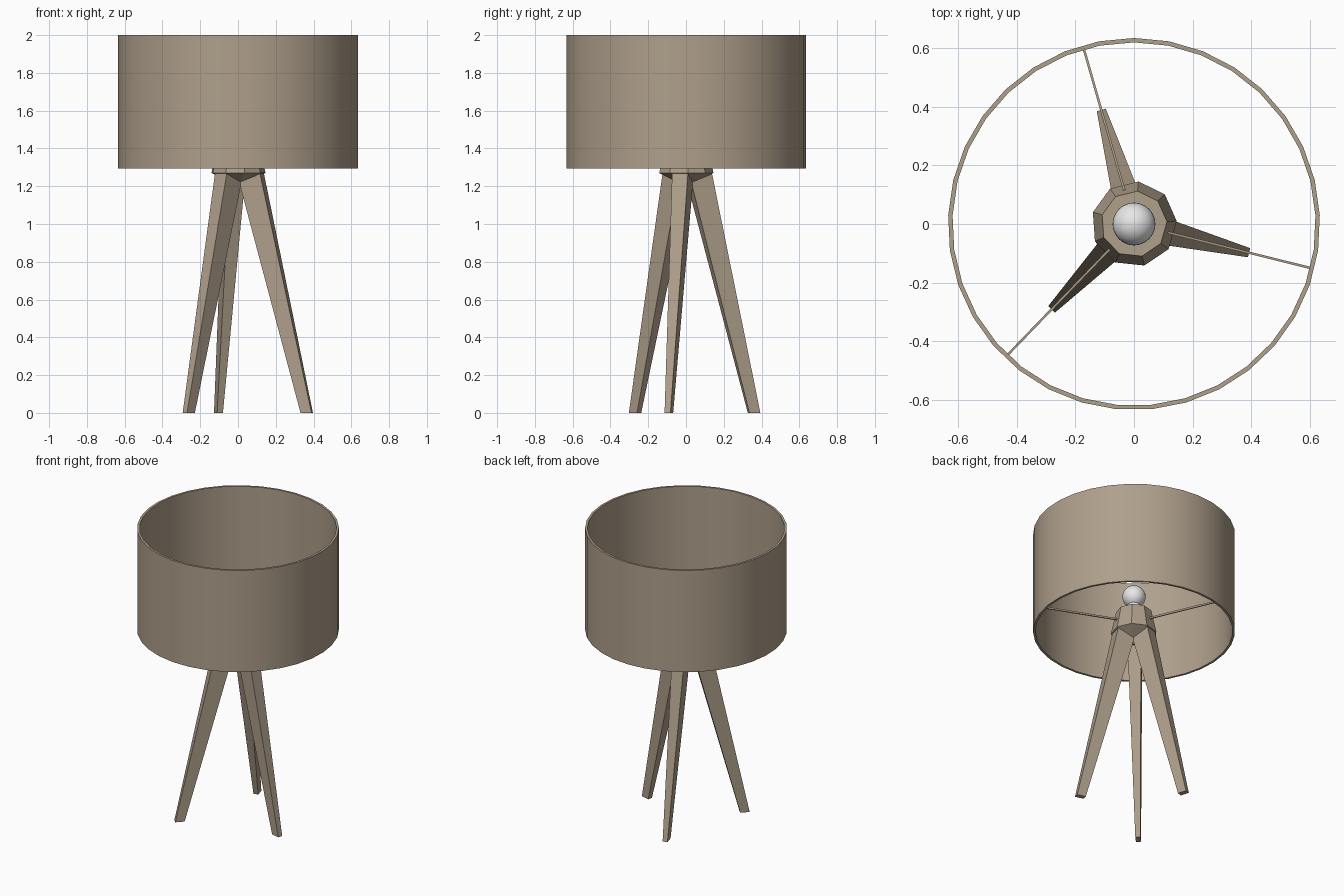
import bpy, bmesh, math
from mathutils import Vector

if "Cube" in bpy.data.objects:
    bpy.data.objects.remove(bpy.data.objects["Cube"])


def material(name, rgb):
    m = bpy.data.materials.new(name)
    m.diffuse_color = (*rgb, 1)
    m.use_nodes = True
    m.node_tree.nodes["Principled BSDF"].inputs["Base Color"].default_value = m.diffuse_color
    return m


TAN = material("warm_tan", (0.43, 0.35, 0.26))
WHITE = material("bulb_white", (0.8, 0.8, 0.8))


def finish(bm, name, mat, smooth=False):
    bmesh.ops.recalc_face_normals(bm, faces=bm.faces)
    mesh = bpy.data.meshes.new(name)
    bm.to_mesh(mesh)
    bm.free()
    mesh.materials.append(mat)
    ob = bpy.data.objects.new(name, mesh)
    bpy.context.collection.objects.link(ob)
    if smooth:
        bpy.ops.object.select_all(action='DESELECT')
        ob.select_set(True)
        bpy.context.view_layer.objects.active = ob
        bpy.ops.object.shade_smooth_by_angle(angle=math.radians(30))
    return ob


def ring(bm, r, z, n, start):
    return [bm.verts.new((r * math.cos(start + math.tau * i / n),
                          r * math.sin(start + math.tau * i / n), z)) for i in range(n)]


def lathe(name, profile, n, start, mat, closed=False, smooth=False):
    """Revolve (radius, z) points; open profiles get capped ends."""
    bm = bmesh.new()
    rings = [ring(bm, r, z, n, start) for r, z in profile]
    pairs = list(zip(rings, rings[1:]))
    if closed:
        pairs.append((rings[-1], rings[0]))
    else:
        bm.faces.new(rings[0])
        bm.faces.new(rings[-1])
    for a, b in pairs:
        for i in range(n):
            j = (i + 1) % n
            bm.faces.new((a[i], a[j], b[j], b[i]))
    return finish(bm, name, mat, smooth)


def bar(name, angle, ends, mat):
    """Four-sided tapered bar along a radial direction; ends hold four (radius, side, z) corners."""
    out = Vector((math.cos(angle), math.sin(angle), 0))
    side = Vector((-out.y, out.x, 0))
    bm = bmesh.new()
    a, b = [[bm.verts.new(out * r + side * s + Vector((0, 0, z))) for r, s, z in end]
            for end in ends]
    bm.faces.new(a)
    bm.faces.new(b)
    for i in range(4):
        j = (i + 1) % 4
        bm.faces.new((a[i], a[j], b[j], b[i]))
    return finish(bm, name, mat)


# Drum shade: open thin-walled tube
lathe("drum_shade", [(0.635, 1.295), (0.635, 2.0), (0.62, 2.0), (0.62, 1.295)],
      33, math.pi / 2, TAN, closed=True, smooth=True)

# Nine-sided hub with pointed underside
lathe("hub", [(0.003, 1.2), (0.146, 1.27), (0.113, 1.43)], 9, math.radians(44), TAN)

# Bulb and its neck
lathe("bulb_neck", [(0.04, 1.42), (0.04, 1.51)], 16, 0, WHITE, smooth=True)
bm = bmesh.new()
bmesh.ops.create_uvsphere(bm, u_segments=32, v_segments=16, radius=0.073)
bmesh.ops.translate(bm, verts=bm.verts, vec=(0, 0, 1.545))
finish(bm, "bulb", WHITE, smooth=True)

# Three splayed legs, each with a thin rod holding the shade
for k in range(3):
    ang = math.radians(-14 + 120 * k)
    foot = [(0.345, -0.016, 0), (0.405, -0.016, 0), (0.405, 0.016, 0), (0.345, 0.016, 0)]
    top = [(-0.015, -0.045, 1.34), (0.115, -0.045, 1.34), (0.115, 0.045, 1.34), (-0.015, 0.045, 1.34)]
    bar(f"leg_{k + 1}", ang, (foot, top), TAN)
    w, h = 0.004, 0.006
    ends = [[(r, -w, z - h), (r, w, z - h), (r, w, z + h), (r, -w, z + h)]
            for r, z in ((0.09, 1.355), (0.625, 1.31))]
    bar(f"shade_rod_{k + 1}", ang, ends, TAN)
